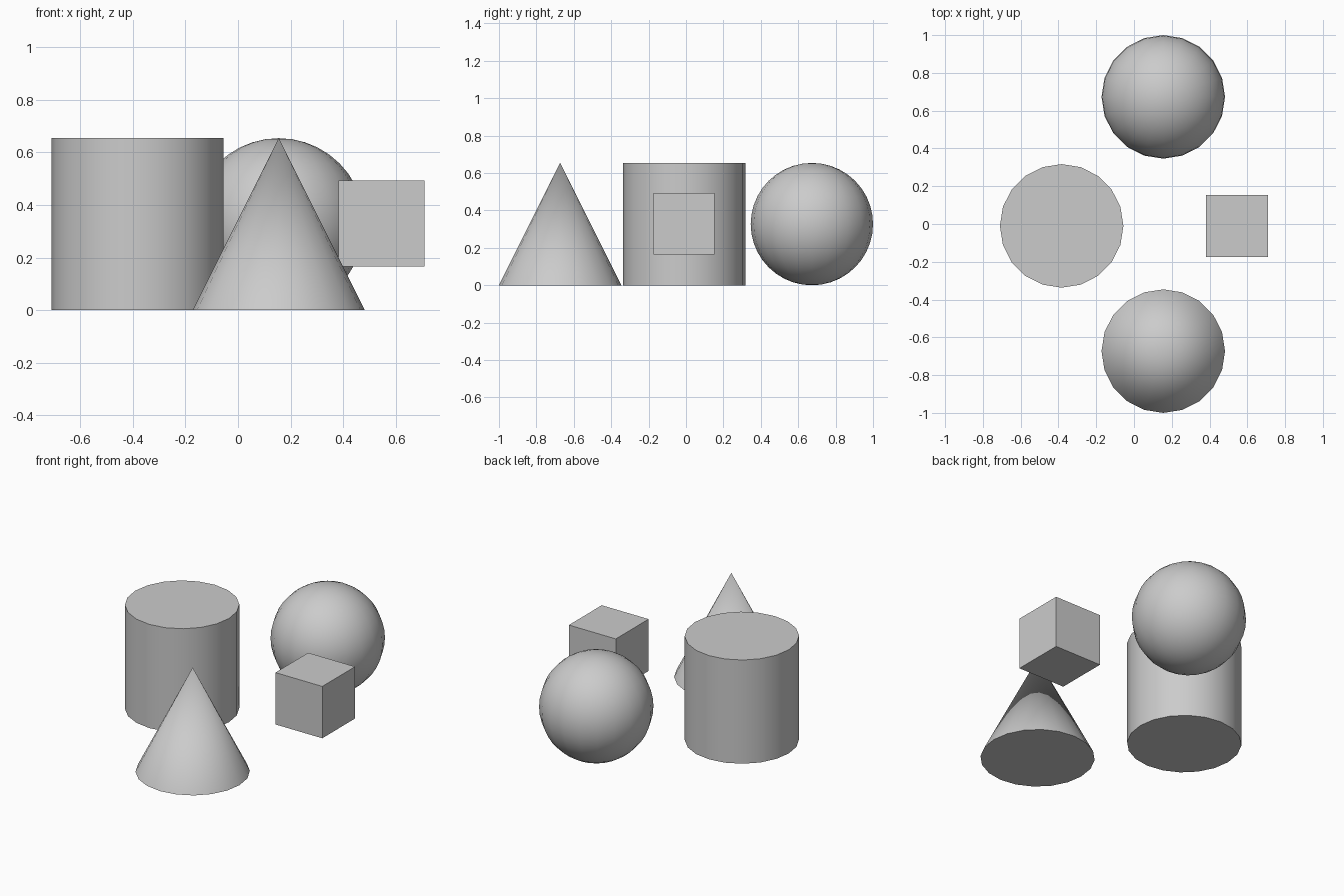
import bpy

if "Cube" in bpy.data.objects:
    bpy.data.objects.remove(bpy.data.objects["Cube"])

R = 0.327    # shared radius
H = 2 * R    # shared height
SIDES = 20


def finish(name, smooth=True):
    obj = bpy.context.object
    obj.name = name
    if smooth:
        bpy.ops.object.shade_smooth_by_angle(angle=0.7)
    return obj


# Cylinder on the left
bpy.ops.mesh.primitive_cylinder_add(vertices=SIDES, radius=R, depth=H, location=(-0.383, -0.01, R))
finish("cylinder")

# Cone at the front
bpy.ops.mesh.primitive_cone_add(vertices=SIDES, radius1=R, radius2=0, depth=H, location=(0.155, -0.673, R))
finish("cone")

# Sphere at the back
bpy.ops.mesh.primitive_uv_sphere_add(segments=SIDES, ring_count=SIDES, radius=R, location=(0.155, 0.673, R))
finish("sphere")

# Half-size cube floating on the right
bpy.ops.mesh.primitive_cube_add(size=R, location=(0.546, -0.01, R + 0.002))
finish("cube", smooth=False)
